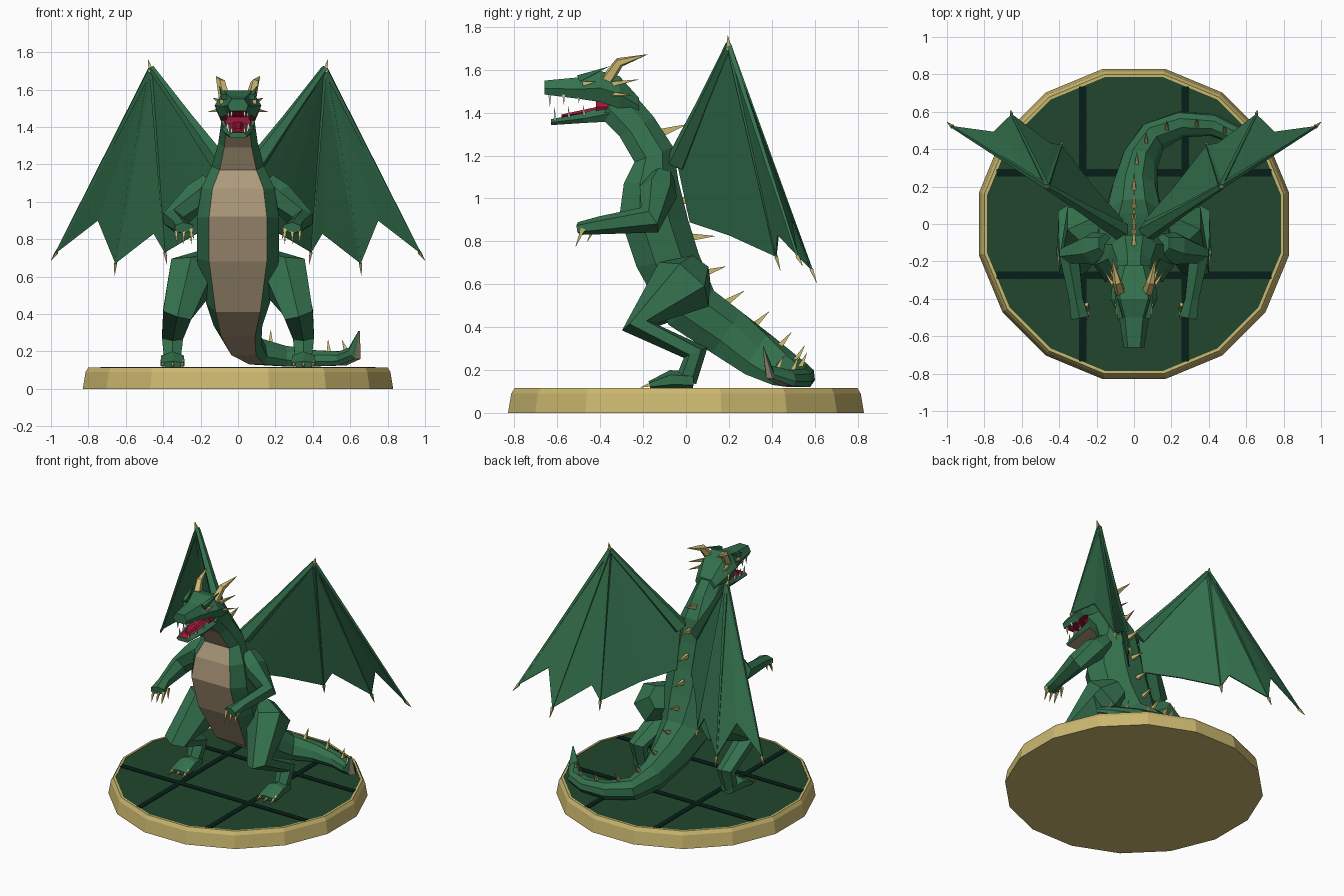
import bpy, bmesh, math
from mathutils import Vector as V

cube = bpy.data.objects.get("Cube")
if cube:
    bpy.data.objects.remove(cube)


def material(name, r, g, b):
    m = bpy.data.materials.new(name)
    m.use_nodes = True
    m.diffuse_color = (r, g, b, 1)
    m.node_tree.nodes["Principled BSDF"].inputs["Base Color"].default_value = (r, g, b, 1)
    return m


GREEN = material("scale green", .034, .165, .075)
BELLY = material("belly tan", .42, .32, .2)
GOLD = material("horn gold", .6, .48, .16)
RED = material("mouth red", .36, .008, .04)
FLOOR = material("floor green", .015, .062, .026)
DARK = material("groove dark green", .002, .013, .009)
CREAM = material("tooth cream", .75, .68, .5)


def make(name, verts, faces, mats, ids=None):
    """Mesh object with outward normals and a material index per face."""
    bm = bmesh.new()
    vs = [bm.verts.new(v) for v in verts]
    for i, f in enumerate(faces):
        face = bm.faces.new([vs[j] for j in f])
        face.material_index = ids[i] if ids else 0
    bmesh.ops.recalc_face_normals(bm, faces=bm.faces)
    mesh = bpy.data.meshes.new(name)
    bm.to_mesh(mesh)
    bm.free()
    for m in mats:
        mesh.materials.append(m)
    ob = bpy.data.objects.new(name, mesh)
    bpy.context.collection.objects.link(ob)
    return ob


def loft(name, rings, mats, rule=lambda seg, side: 0):
    """Skin a list of rings; rule picks a material by segment and side (side -1 is a cap)."""
    n, last = len(rings[0]), len(rings) - 1
    faces, ids = [], []
    for r in range(last):
        for k in range(n):
            a, b = r * n + k, r * n + (k + 1) % n
            faces.append((a, b, b + n, a + n))
            ids.append(rule(r, k))
    faces += [tuple(range(n)), tuple(last * n + k for k in range(n))]
    ids += [rule(0, -1), rule(last, -1)]
    return make(name, [v for ring in rings for v in ring], faces, mats, ids)


def tube(name, points, radii, mat, sides=6):
    """Tapered limb through points; a radius may be a (width, depth) pair."""
    pts = [V(p) for p in points]
    rings = []
    for i, p in enumerate(pts):
        t = V()
        if i > 0:
            t += (p - pts[i - 1]).normalized()
        if i < len(pts) - 1:
            t += (pts[i + 1] - p).normalized()
        t.normalize()
        u = (V((1, 0, 0)) - t * t.x).normalized()
        w = t.cross(u)
        rx, ry = radii[i] if isinstance(radii[i], tuple) else (radii[i], radii[i])
        angles = [math.tau * (k + .5) / sides for k in range(sides)]
        rings.append([p + u * rx * math.cos(a) + w * ry * math.sin(a) for a in angles])
    return loft(name, rings, [mat])


def spike(name, base, tip, r=.014, mat=GOLD, sides=4):
    return tube(name, [base, tip], [r, .001], mat, sides)


# Display base: sixteen-sided gold rim around a grooved floor
def disc(apothem, z):
    r, step = apothem / math.cos(math.pi / 16), math.tau / 16
    return [(r * math.cos((k + .5) * step), r * math.sin((k + .5) * step), z) for k in range(16)]


loft("base_rim", [disc(.83, 0), disc(.815, .09), disc(.8, .115), disc(.785, .115), disc(.785, .112)],
     [GOLD, FLOOR], lambda seg, side: int(side < 0 and seg > 0))
for i, pos in enumerate((-.275, .275)):
    for along in (0, 1):
        a, b = (.735, .02) if along else (.02, .735)
        cx, cy = (0, pos) if along else (pos, 0)
        rings = [[(cx + a * sx, cy + b * sy, z) for sx, sy in ((-1, -1), (1, -1), (1, 1), (-1, 1))]
                 for z in (.109, .116 + along * .001)]
        loft(f"floor_groove_{i}_{along}", rings, [DARK])

# Neck, torso and curling tail: (belly point, back point, half width)
SPINE = [
    ((0, -.40, 1.38), (0, -.28, 1.53), .09),
    ((0, -.31, 1.29), (0, -.15, 1.38), .105),
    ((0, -.24, 1.17), (0, -.06, 1.24), .14),
    ((0, -.29, 1.07), (0, -.035, 1.08), .195),
    ((0, -.31, .92), (0, .01, .9), .22),
    ((0, -.23, .68), (0, .06, .74), .22),
    ((0, -.08, .41), (0, .13, .57), .17),
    ((0, .12, .28), (0, .26, .47), .13),
    ((.03, .30, .18), (.03, .39, .36), .1),
    ((.1, .45, .13), (.1, .49, .27), .085),
    ((.25, .53, .12), (.25, .54, .23), .07),
    ((.42, .53, .12), (.42, .53, .205), .06),
    ((.56, .47, .125), (.55, .47, .2), .05),
    ((.64, .39, .16), (.6, .39, .22), .03),
    ((.65, .36, .31), (.645, .36, .31), .003),
]
SECTION = ((-.7, 0), (.7, 0), (1, .3), (.85, .72), (.35, 1), (-.35, 1), (-.85, .72), (-1, .3))
mids = [(V(a) + V(b)) / 2 for a, b, w in SPINE]
rings = []
for i, (a, b, w) in enumerate(SPINE):
    t = mids[min(i + 1, len(mids) - 1)] - mids[i - 1]
    side = V((t.y, -t.x, 0)).normalized() if mids[i].x > 0 else V((1, 0, 0))
    rings.append([V(a).lerp(V(b), up) + side * s * w for s, up in SECTION])
loft("body_and_tail", rings, [GREEN, BELLY], lambda seg, side: int(side == 0))

# Row of spikes down the back
for i in range(1, 13):
    (a, b, _), (c, d, _) = SPINE[i], SPINE[i + 1]
    base = (V(b) + V(d)) / 2
    out = (base - (V(a) + V(c)) / 2).normalized() + V((0, .4, 0))
    out.normalize()
    spike(f"back_spike_{i}", base - out * .02, base + out * (.12 - .005 * i), (.018, .03 - .001 * i))


# Head and jaw: (y, half width, bottom, top)
def skull(name, stations, rule):
    shape = ((-.75, 0), (.75, 0), (1, .45), (.6, 1), (-.6, 1), (-1, .45))
    rings = [[(s * w, y, lo + (hi - lo) * h) for s, h in shape] for y, w, lo, hi in stations]
    return loft(name, rings, [GREEN, RED, BELLY], rule)


skull("head", [(-.66, .055, 1.485, 1.55), (-.5, .08, 1.465, 1.565), (-.4, .125, 1.45, 1.595),
               (-.31, .115, 1.42, 1.57), (-.22, .08, 1.4, 1.47)],
      lambda seg, side: int(side == 0 and seg < 3))
skull("lower_jaw", [(-.63, .05, 1.342, 1.37), (-.48, .075, 1.352, 1.398), (-.33, .09, 1.36, 1.45)],
      lambda seg, side: {3: 1, 0: 2}.get(side, 0))
skull("mouth_lining", [(-.42, .07, 1.39, 1.47), (-.33, .075, 1.39, 1.47)], lambda seg, side: 1)
skull("tongue", [(-.58, .018, 1.378, 1.392), (-.38, .035, 1.405, 1.435)], lambda seg, side: 1)

# Everything that is mirrored
for s, tag in ((1, "left"), (-1, "right")):
    def m(x, y, z):
        return V((s * x, y, z))

    # Horns, cheek spikes, brow and eye
    tube(tag + "_horn", [m(.07, -.37, 1.55), m(.09, -.31, 1.635), m(.118, -.18, 1.672)],
         [.032, .024, .001], GOLD, 5)
    spike(tag + "_upper_cheek_spike", m(.09, -.34, 1.535), m(.135, -.22, 1.555), .016)
    spike(tag + "_lower_cheek_spike", m(.09, -.36, 1.49), m(.16, -.25, 1.48), .016)
    spike(tag + "_brow", m(.075, -.5, 1.56), m(.1, -.36, 1.615), .022, GREEN)
    spike(tag + "_eye", m(.088, -.48, 1.535), m(.1, -.42, 1.545), .016)

    # Teeth
    for i, (x, y) in enumerate(((.035, -.635), (.05, -.57), (.058, -.5))):
        spike(f"{tag}_upper_tooth_{i}", m(x, y, 1.49), m(x, y, 1.43 + i * .008), .01, CREAM)
        spike(f"{tag}_lower_tooth_{i}", m(x, y + .025, 1.365 + i * .012),
              m(x, y + .02, 1.425 + i * .005), .009, CREAM)

    # Arm, hand and claws
    tube(tag + "_arm", [m(.15, -.11, 1.1), m(.22, -.13, 1.03), m(.345, -.17, .9), m(.31, -.4, .875),
                        m(.29, -.5, .86)],
         [.06, (.08, .09), (.065, .07), .042, (.055, .03)], GREEN)
    for i in range(3):
        x = .25 + i * .04
        spike(f"{tag}_hand_claw_{i}", m(x, -.48, .86), m(x, -.515, .775), .015)
    spike(tag + "_thumb_claw", m(.255, -.43, .86), m(.235, -.46, .8), .014)

    # Leg, foot and claws
    tube(tag + "_leg", [m(.17, .04, .67), m(.25, -.01, .6), m(.325, -.22, .4), m(.35, .045, .28),
                        m(.35, .0, .15)],
         [(.08, .09), (.14, .155), (.09, .08), (.065, .06), (.05, .05)], GREEN)
    tube(tag + "_foot", [m(.35, .035, .15), m(.35, -.07, .155), m(.35, -.17, .13)],
         [(.055, .04), (.07, .045), (.075, .018)], GREEN)
    for i in (-1, 0, 1):
        spike(f"{tag}_toe_claw_{i + 1}", m(.35 + i * .048, -.14, .14), m(.35 + i * .055, -.215, .118), .018)

    # Wing: arm bone, finger bones, membrane and claws
    root, peak = m(.07, -.04, 1.17), m(.465, .2, 1.715)
    tips = [m(.97, .52, .73), m(.655, .585, .67), m(.39, .42, .73)]
    ends = [m(1, .545, .685), m(.66, .61, .605), m(.38, .44, .665)]
    notches = [m(.75, .49, .9), m(.45, .43, .83)]
    rim = [tips[0], notches[0], tips[1], notches[1], tips[2], m(.22, .2, .83), m(.06, .02, .89), root]
    fan = [(0, k, k + 1) for k in range(1, len(rim))]
    web = make(tag + "_wing_membrane", [peak] + rim, fan, [GREEN])
    thick = web.modifiers.new("thickness", "SOLIDIFY")
    thick.thickness, thick.offset = .008, 0
    tube(tag + "_wing_arm", [root, root.lerp(peak, .5), peak], [.055, .032, .018], GREEN, 5)
    for i, (tip, end) in enumerate(zip(tips, ends)):
        tube(f"{tag}_wing_finger_{i}", [peak, tip], [.016, .008], GREEN, 4)
        spike(f"{tag}_wing_claw_{i}", tip, end, .012)
    spike(tag + "_wing_peak_claw", peak - V((0, 0, .02)), m(.48, .195, 1.76), .02)
